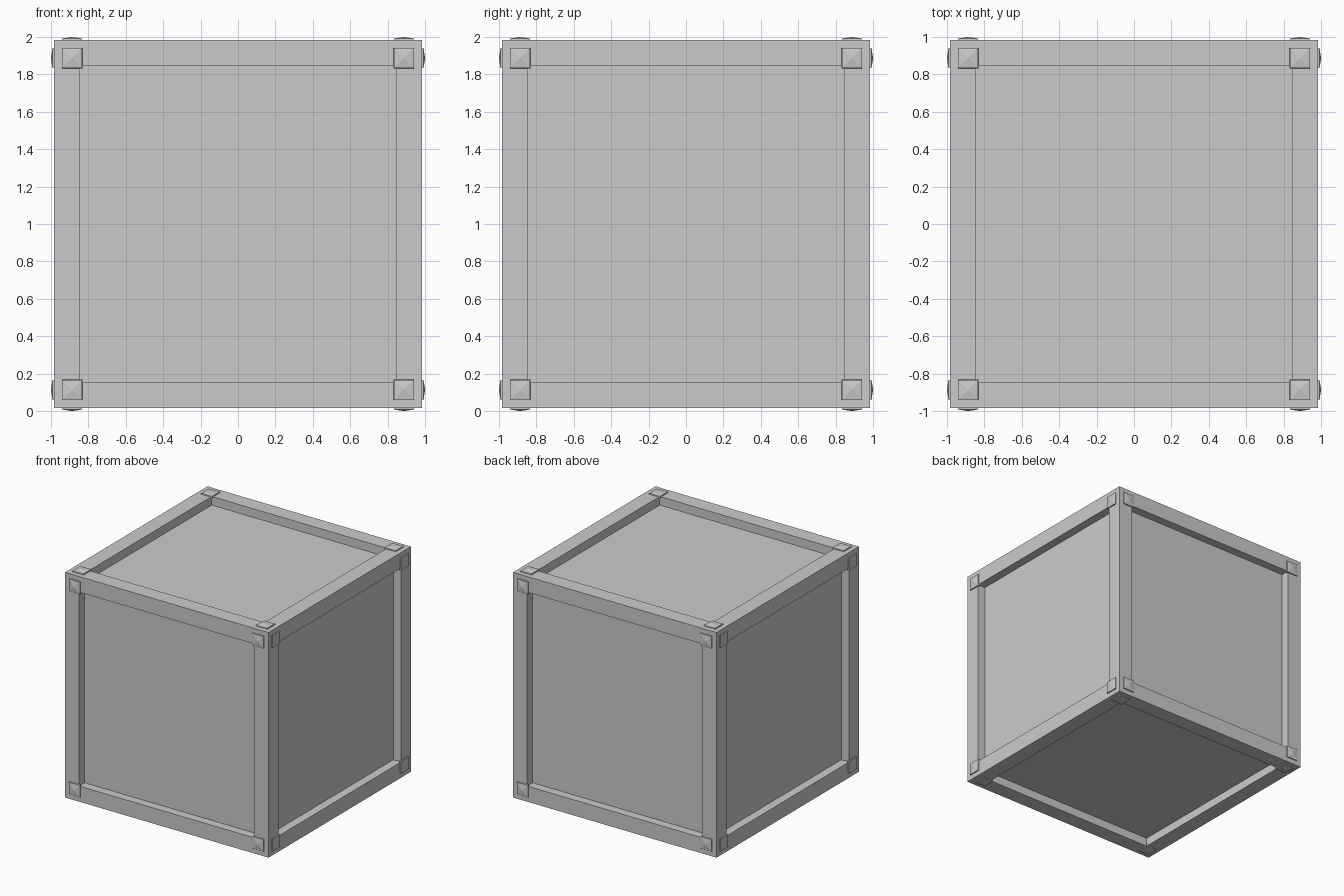
import bpy, bmesh
from mathutils import Vector, Matrix

if "Cube" in bpy.data.objects:
    bpy.data.objects.remove(bpy.data.objects["Cube"])

HALF = 0.983      # half size of the crate body
PANEL = 0.79      # half size of the recessed panels
DEPTH = 0.075     # panel recess depth
STUD_POS = 0.887  # stud offset from face centre
CENTRE = Vector((0, 0, 1))


def finish(bm, name):
    bmesh.ops.recalc_face_normals(bm, faces=bm.faces)
    mesh = bpy.data.meshes.new(name)
    bm.to_mesh(mesh)
    bm.free()
    obj = bpy.data.objects.new(name, mesh)
    bpy.context.collection.objects.link(obj)
    return obj


# Crate body: cube with a framed, sunken panel on every side
bm = bmesh.new()
bmesh.ops.create_cube(bm, size=2 * HALF, matrix=Matrix.Translation(CENTRE))
panels = bm.faces[:]
bmesh.ops.inset_individual(bm, faces=panels, thickness=HALF - PANEL)
panels = bmesh.ops.extrude_discrete_faces(bm, faces=panels)["faces"]
for face in panels:
    centre = face.calc_center_median()
    inward = (CENTRE - centre).normalized() * DEPTH
    bmesh.ops.translate(bm, verts=face.verts[:], vec=inward)
finish(bm, "crate_body")


# Corner stud: short square base with a low pyramid cap
def add_stud(bm, matrix):
    rings = []
    for half, z in ((0.055, -0.005), (0.053, 0.009)):
        rings.append([bm.verts.new(matrix @ Vector((x * half, y * half, z)))
                      for x, y in ((-1, -1), (1, -1), (1, 1), (-1, 1))])
    tip = bm.verts.new(matrix @ Vector((0, 0, 0.017)))
    bm.faces.new(rings[0])
    for i in range(4):
        j = (i + 1) % 4
        bm.faces.new((rings[0][i], rings[0][j], rings[1][j], rings[1][i]))
        bm.faces.new((rings[1][i], rings[1][j], tip))


# Four studs on each of the six sides
sides = {"front": (0, -1, 0), "back": (0, 1, 0), "left": (-1, 0, 0),
         "right": (1, 0, 0), "top": (0, 0, 1), "bottom": (0, 0, -1)}
for side, normal in sides.items():
    turn = Vector((0, 0, 1)).rotation_difference(Vector(normal)).to_matrix().to_4x4()
    bm = bmesh.new()
    for x in (-STUD_POS, STUD_POS):
        for y in (-STUD_POS, STUD_POS):
            add_stud(bm, Matrix.Translation(CENTRE) @ turn @ Matrix.Translation((x, y, HALF)))
    finish(bm, side + "_studs")
